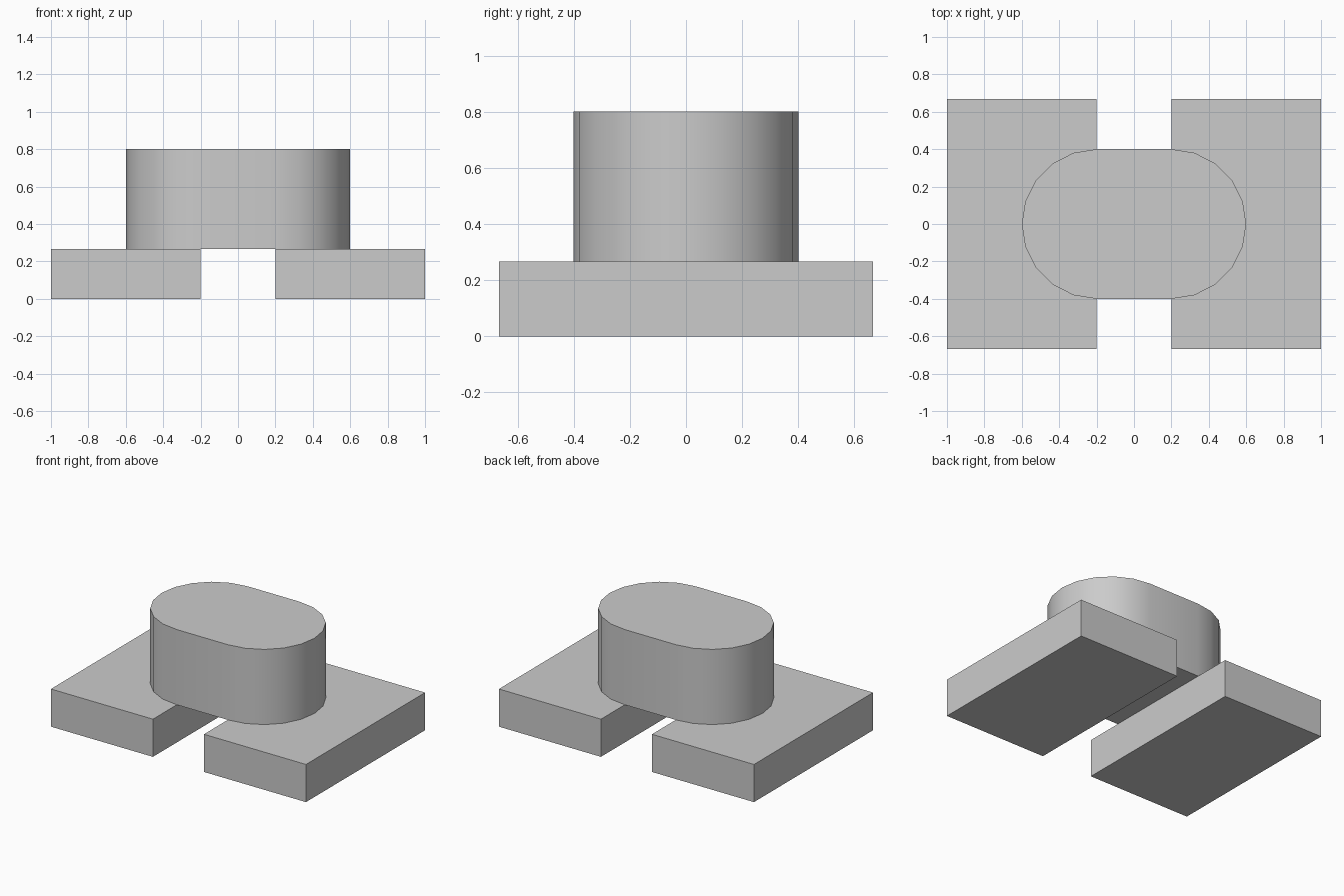
import bpy, bmesh
from math import sin, cos, pi, radians

cube = bpy.data.objects.get("Cube")
if cube:
    bpy.data.objects.remove(cube, do_unlink=True)

# Single grey finish
grey = bpy.data.materials.new("plain_grey")
grey.use_nodes = True
colour = (0.6, 0.6, 0.6, 1)
grey.diffuse_color = colour
grey.node_tree.nodes["Principled BSDF"].inputs["Base Color"].default_value = colour


def extrude_outline(name, outline, z0, z1):
    """Solid prism standing on an outline in the ground plane."""
    bm = bmesh.new()
    base = bm.faces.new([bm.verts.new((x, y, z0)) for x, y in outline])
    top = bmesh.ops.extrude_face_region(bm, geom=[base], use_keep_orig=True)
    moved = [v for v in top["geom"] if isinstance(v, bmesh.types.BMVert)]
    bmesh.ops.translate(bm, verts=moved, vec=(0, 0, z1 - z0))
    bmesh.ops.recalc_face_normals(bm, faces=bm.faces)
    mesh = bpy.data.meshes.new(name)
    bm.to_mesh(mesh)
    bm.free()
    mesh.materials.append(grey)
    obj = bpy.data.objects.new(name, mesh)
    bpy.context.collection.objects.link(obj)
    return obj


BASE_HEIGHT, TOP_HEIGHT = 0.267, 0.8
DEPTH = 0.667

# Two rectangular base slabs with a gap between them
for name, side in (("left_base", 1), ("right_base", -1)):
    inner, outer = 0.2 * side, 1.0 * side
    extrude_outline(name, [(inner, -DEPTH), (outer, -DEPTH),
                           (outer, DEPTH), (inner, DEPTH)], 0, BASE_HEIGHT)

# Round-ended block bridging the slabs
RADIUS, OFFSET, STEPS = 0.4, 0.2, 10
outline = []
for side, start in ((1, -pi / 2), (-1, pi / 2)):
    for i in range(STEPS + 1):
        a = start + pi * i / STEPS
        outline.append((side * OFFSET + RADIUS * cos(a), RADIUS * sin(a)))
block = extrude_outline("bridge_block", outline, BASE_HEIGHT, TOP_HEIGHT)

bpy.ops.object.select_all(action="DESELECT")
block.select_set(True)
bpy.context.view_layer.objects.active = block
bpy.ops.object.shade_smooth_by_angle(angle=radians(30))
